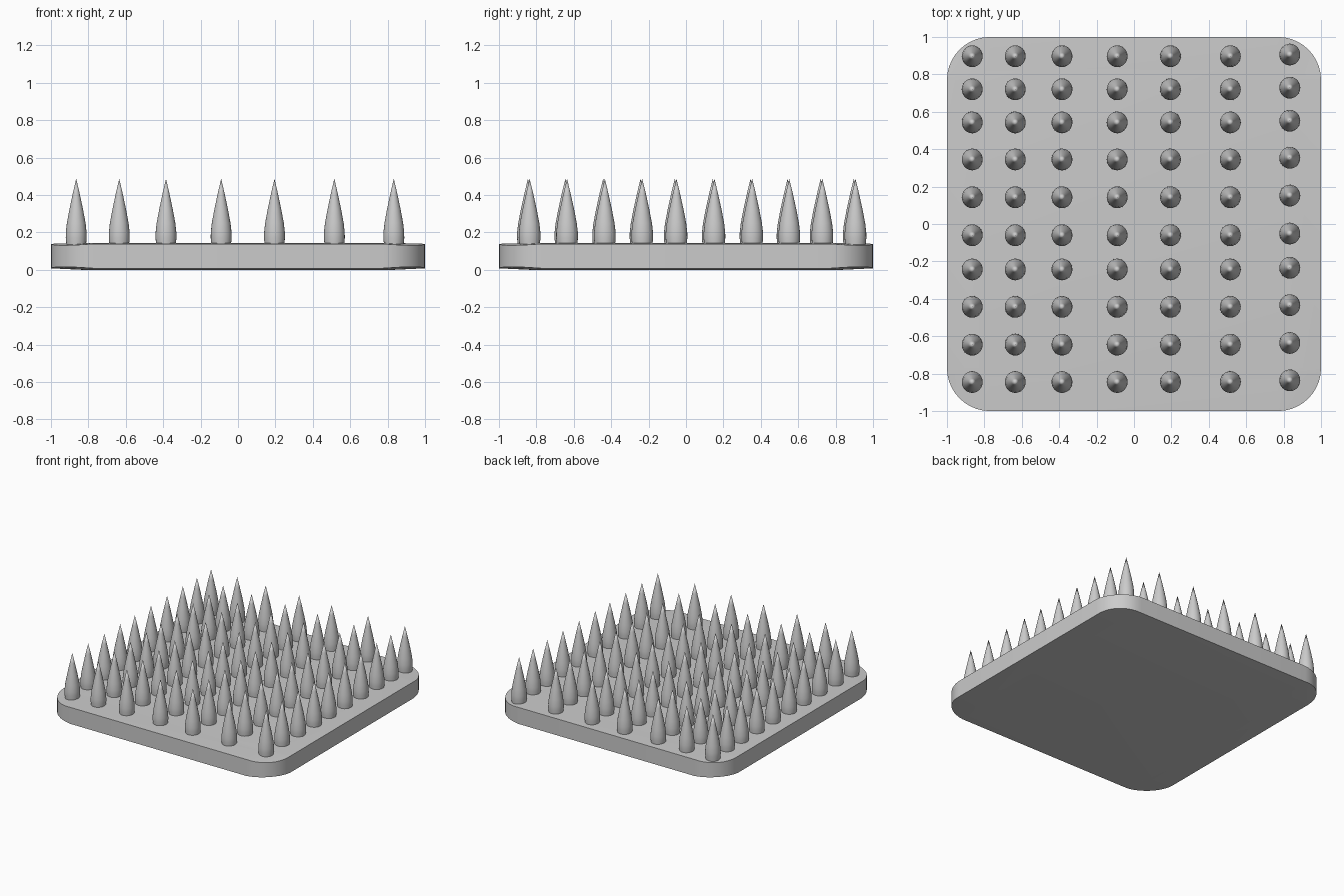
import bpy, bmesh, math

if "Cube" in bpy.data.objects:
    bpy.data.objects.remove(bpy.data.objects["Cube"])

def finish(bm, name, angle=35):
    bmesh.ops.recalc_face_normals(bm, faces=bm.faces)
    me = bpy.data.meshes.new(name)
    bm.to_mesh(me)
    bm.free()
    ob = bpy.data.objects.new(name, me)
    bpy.context.collection.objects.link(ob)
    bpy.context.view_layer.objects.active = ob
    ob.select_set(True)
    bpy.ops.object.shade_smooth_by_angle(angle=math.radians(angle))
    ob.select_set(False)
    return ob

# Base plate: rounded square whose rim dips slightly at the corners
R, SEG, TOP = 0.23, 10, 0.144
def ring(bm, inset, z, dip):
    verts = []
    for k in range(4):
        mid = math.pi / 4 + k * math.pi / 2
        cx = math.copysign(1 - R, math.cos(mid))
        cy = math.copysign(1 - R, math.sin(mid))
        for i in range(SEG + 1):
            t = i / SEG
            a = (k + t) * math.pi / 2
            r = R - inset
            zz = z + dip * math.sin(math.pi * t)
            verts.append(bm.verts.new((cx + r * math.cos(a), cy + r * math.sin(a), zz)))
    return verts

bm = bmesh.new()
rings = [ring(bm, 0.17, 0, 0), ring(bm, 0, 0.008, 0.008),
         ring(bm, 0, TOP - 0.005, -0.008), ring(bm, 0.17, TOP, 0)]
for a, b in zip(rings, rings[1:]):
    for i in range(len(a)):
        j = (i + 1) % len(a)
        bm.faces.new((a[i], a[j], b[j], b[i]))
bm.faces.new(rings[0])
bm.faces.new(rings[-1])
finish(bm, "base_plate")

# Spikes: one lathed bullet profile, shared by every spike in the grid
PROFILE = [(0.052, 0.13), (0.056, 0.17), (0.0555, 0.20), (0.050, 0.25),
           (0.036, 0.325), (0.018, 0.41)]
TIP, N = 0.487, 24
bm = bmesh.new()
loops = [[bm.verts.new((r * math.cos(2 * math.pi * i / N),
                        1.04 * r * math.sin(2 * math.pi * i / N), z)) for i in range(N)]
         for r, z in PROFILE]
tip = bm.verts.new((0, 0, TIP))
for a, b in zip(loops, loops[1:]):
    for i in range(N):
        j = (i + 1) % N
        bm.faces.new((a[i], a[j], b[j], b[i]))
for i in range(N):
    bm.faces.new((loops[-1][i], loops[-1][(i + 1) % N], tip))
bm.faces.new(loops[0])
spike = finish(bm, "spike")

# Grid of spikes with uneven spacing; the last column sits slightly back
COLS = [-0.865, -0.635, -0.385, -0.09, 0.195, 0.515, 0.833]
ROWS = [0.897, 0.72, 0.543, 0.345, 0.143, -0.06, -0.243, -0.443, -0.645, -0.845]
spots = [(x, y + (0.009 if x > 0.8 else 0)) for x in COLS for y in ROWS]
for n, (x, y) in enumerate(spots):
    ob = spike if n == 0 else bpy.data.objects.new("spike", spike.data)
    if n:
        bpy.context.collection.objects.link(ob)
    ob.location = (x, y, 0)
